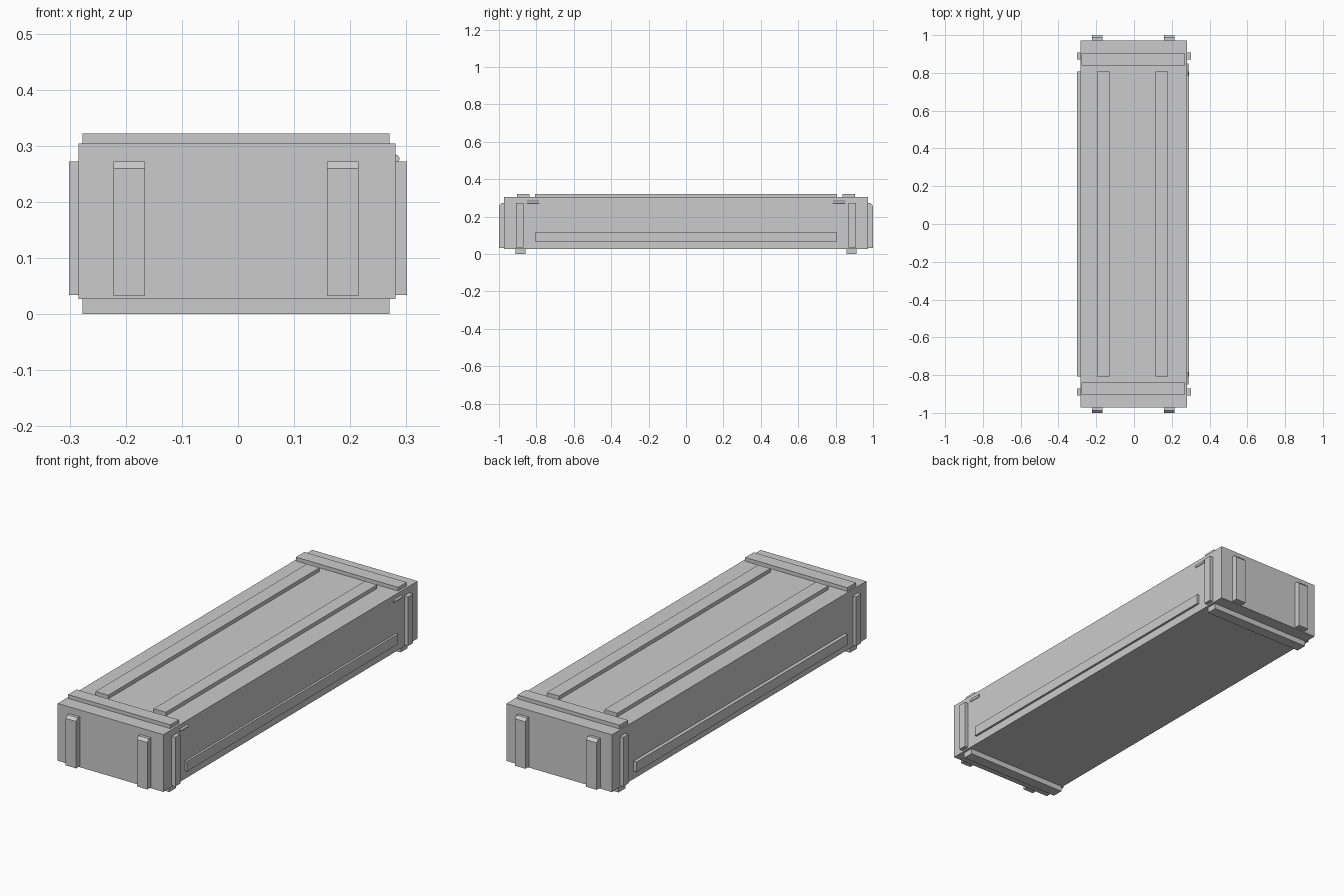
import bpy
import bmesh
from mathutils import Matrix

cube = bpy.data.objects.get("Cube")
if cube:
    bpy.data.objects.remove(cube, do_unlink=True)

# Single plain grey
grey = bpy.data.materials.new("plain_grey")
grey.use_nodes = True
tone = (0.6, 0.6, 0.6, 1)
grey.diffuse_color = tone
grey.node_tree.nodes["Principled BSDF"].inputs["Base Color"].default_value = tone


def finish(name, bm):
    mesh = bpy.data.meshes.new(name)
    bmesh.ops.recalc_face_normals(bm, faces=bm.faces)
    bm.to_mesh(mesh)
    bm.free()
    mesh.materials.append(grey)
    obj = bpy.data.objects.new(name, mesh)
    bpy.context.collection.objects.link(obj)
    return obj


def box(name, x, y, z, chamfer=None):
    """Box from (min, max) ranges; chamfer = (side, depth, drop) cuts the outer top edge."""
    bm = bmesh.new()
    bmesh.ops.create_cube(bm, size=1)
    for v in bm.verts:
        v.co = [r[0] if c < 0 else r[1] for c, r in zip(v.co, (x, y, z))]
    if chamfer:
        side, depth, drop = chamfer
        outer = max(y, key=lambda c: c * side)
        cut = (0, outer - side * depth, z[1])
        res = bmesh.ops.bisect_plane(bm, geom=bm.verts[:] + bm.edges[:] + bm.faces[:],
                                     plane_co=cut, plane_no=(0, side * drop, depth),
                                     clear_outer=True)
        edges = [e for e in res["geom_cut"] if isinstance(e, bmesh.types.BMEdge)]
        bmesh.ops.holes_fill(bm, edges=edges)
    return finish(name, bm)


def span(side, near, far):
    return sorted((side * near, side * far))


LEFT, RIGHT, END = -0.284, 0.281, 0.972
BASE, TOP = 0.027, 0.304
BURY = 0.005

# Crate body
box("crate_body", (LEFT, RIGHT), (-END, END), (BASE, TOP))

# Long battens on the lid and along both sides
for name, x in (("right", (-0.197, -0.129)), ("left", (0.114, 0.179))):
    box("lid_rail_" + name, x, (-0.807, 0.807), (TOP - BURY, 0.322))
for name, x in (("right", (-0.301, LEFT + BURY)), ("left", (RIGHT - BURY, 0.292))):
    box("side_rail_" + name, x, (-0.807, 0.807), (0.066, 0.114))

for end, side in (("front", -1), ("back", 1)):
    # Cross battens over the lid and under the base
    box("lid_batten_" + end, (-0.277, 0.27), span(side, 0.838, 0.903), (TOP - BURY, 0.322))
    box("foot_batten_" + end, (-0.277, 0.27), span(side, 0.858, 0.911), (0, BASE + BURY))

    # Upright cleats on the sides
    for name, x in (("right", (-0.301, LEFT + BURY)), ("left", (RIGHT - BURY, 0.301))):
        box(f"side_cleat_{end}_{name}", x, span(side, 0.87, 0.909), (0.034, 0.272))

    # Upright cleats on the ends with a sloped top edge
    for name, x in (("right", (-0.222, -0.166)), ("left", (0.159, 0.215))):
        box(f"end_cleat_{end}_{name}", x, span(side, END - BURY, 1), (0.032, 0.272),
            (side, 0.013, 0.013))

    # Hinge barrel
    bm = bmesh.new()
    bmesh.ops.create_cone(bm, cap_ends=True, segments=12, radius1=0.007, radius2=0.007,
                          depth=0.064)
    bmesh.ops.rotate(bm, verts=bm.verts, matrix=Matrix(((1, 0, 0), (0, 0, 1), (0, -1, 0))))
    bmesh.ops.translate(bm, verts=bm.verts, vec=(RIGHT, side * 0.818, 0.277))
    finish("hinge_" + end, bm)
